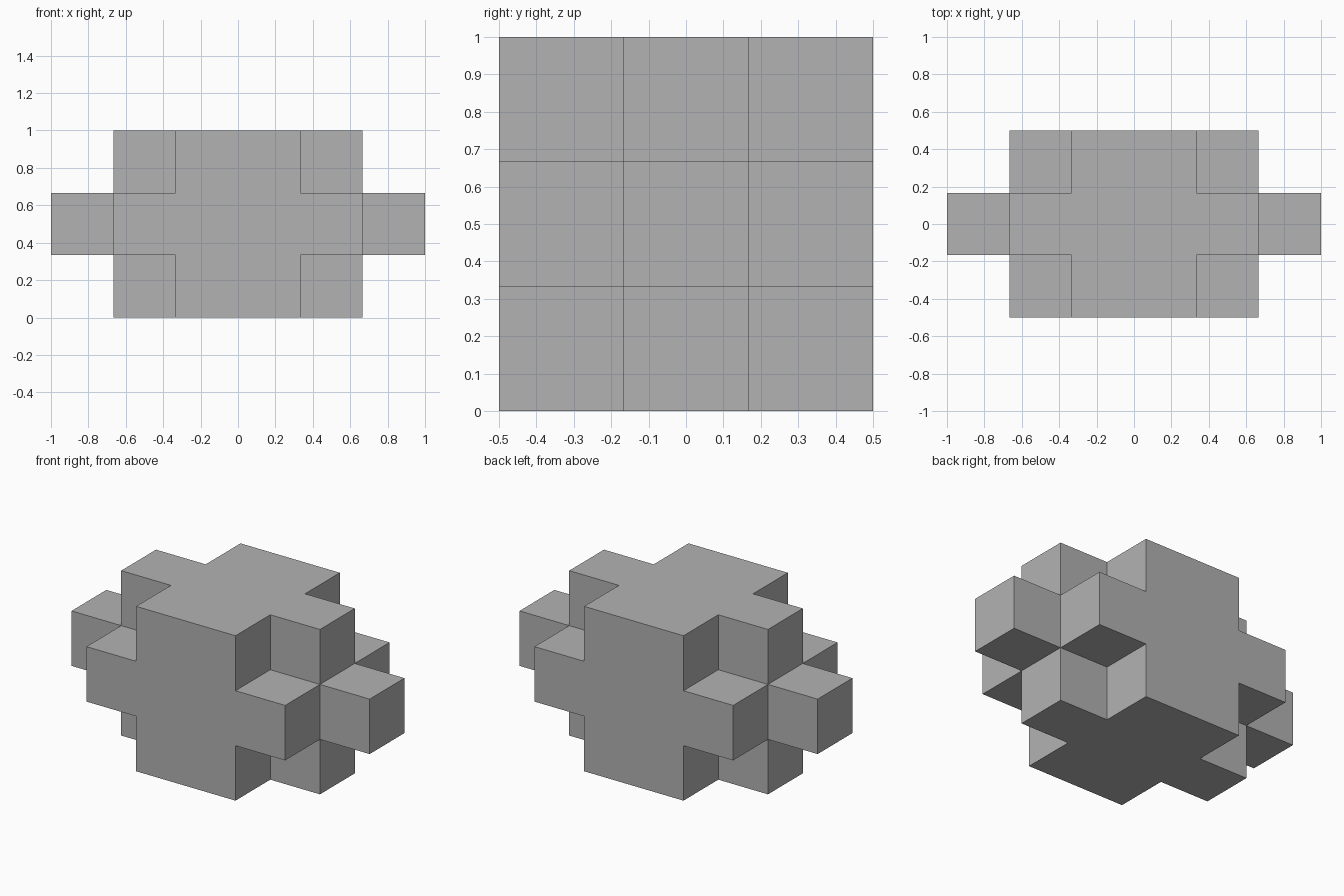
import bpy
import bmesh
from mathutils import Vector

cube = bpy.data.objects.get("Cube")
if cube:
    bpy.data.objects.remove(cube, do_unlink=True)

UNIT = 1 / 3

# Single stone-grey colour
grey = bpy.data.materials.new("grey")
grey.use_nodes = True
colour = (0.448, 0.448, 0.448, 1)
grey.diffuse_color = colour
grey.node_tree.nodes["Principled BSDF"].inputs["Base Color"].default_value = colour

# Stepped block: full square in the middle, a plus beside it, one cell at each end
cells = set()
for i in range(6):
    layer = int(abs(i - 2.5))
    for j in (-1, 0, 1):
        for k in (-1, 0, 1):
            if abs(j) + abs(k) <= 2 - layer:
                cells.add((i, j, k))

bm = bmesh.new()


def add_face(cell, axis, sign):
    """Add one outward-facing square on the given side of a cell."""
    centre = Vector((cell[0] - 2.5, cell[1], cell[2] + 1.5))
    normal, u, v = Vector(), Vector(), Vector()
    normal[axis] = sign / 2
    u[(axis + 1) % 3] = 1 / 2
    v[(axis + 2) % 3] = sign / 2
    corners = (-u - v, u - v, u + v, v - u)
    bm.faces.new([bm.verts.new((centre + normal + c) * UNIT) for c in corners])


# Outer skin only: skip sides shared by two cells
for cell in sorted(cells):
    for axis in range(3):
        for sign in (-1, 1):
            neighbour = list(cell)
            neighbour[axis] += sign
            if tuple(neighbour) not in cells:
                add_face(cell, axis, sign)

# Weld the squares and merge flat areas into clean faces
bmesh.ops.remove_doubles(bm, verts=bm.verts[:], dist=0.001)
bmesh.ops.dissolve_limit(bm, angle_limit=0.01, verts=bm.verts[:], edges=bm.edges[:])

mesh = bpy.data.meshes.new("stepped_block")
bm.to_mesh(mesh)
bm.free()
mesh.materials.append(grey)
block = bpy.data.objects.new("stepped_block", mesh)
bpy.context.collection.objects.link(block)
